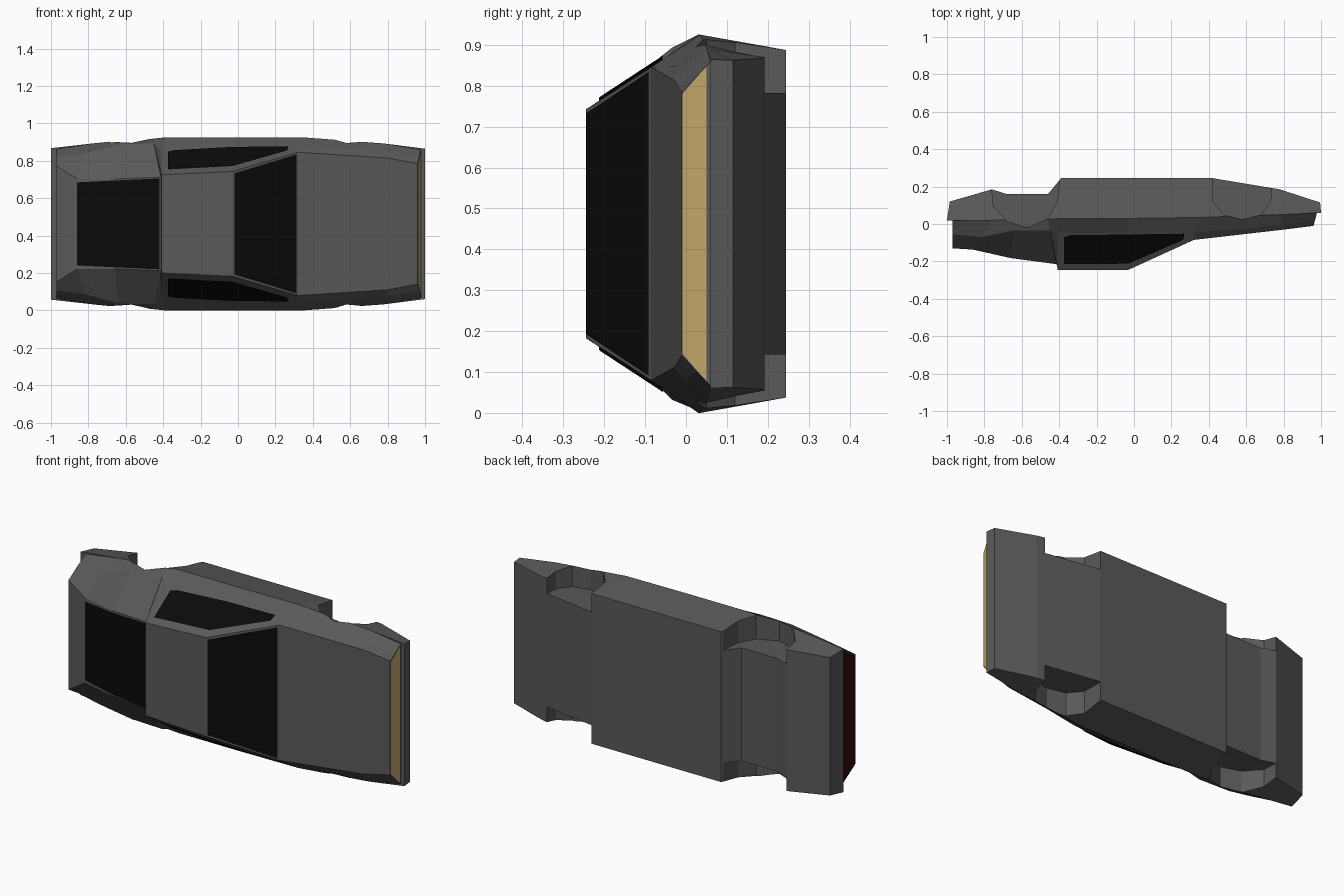
import bpy, bmesh

if "Cube" in bpy.data.objects:
    bpy.data.objects.remove(bpy.data.objects["Cube"])

WC = 0.4625  # centre line: the car lies on its side, width runs along z


def material(name, rgb):
    m = bpy.data.materials.new(name)
    m.diffuse_color = (*rgb, 1)
    m.use_nodes = True
    m.node_tree.nodes["Principled BSDF"].inputs["Base Color"].default_value = m.diffuse_color
    return m


PAINT = material("dark_grey_paint", (0.1, 0.1, 0.1))
GLASS = material("black_glass", (0.003, 0.003, 0.003))
AMBER = material("amber_lens", (0.54, 0.37, 0.14))
RED = material("red_lens", (0.04, 0.002, 0.003))


def make(name, verts, faces, mat=None, closed=False):
    me = bpy.data.meshes.new(name)
    me.from_pydata(verts, [], faces)
    bm = bmesh.new()
    bm.from_mesh(me)
    bmesh.ops.remove_doubles(bm, verts=bm.verts, dist=1e-5)
    if closed:
        bmesh.ops.recalc_face_normals(bm, faces=bm.faces)
    bm.to_mesh(me)
    bm.free()
    ob = bpy.data.objects.new(name, me)
    bpy.context.collection.objects.link(ob)
    if mat:
        me.materials.append(mat)
    return ob


def strip(name, rows, mat):
    """Panel symmetric across the centre line; rows are (x, y, half width)."""
    verts = [(x, y, WC + s * w) for x, y, w in rows for s in (-1, 1)]
    faces = [(2 * i, 2 * i + 1, 2 * i + 3, 2 * i + 2) for i in range(len(rows) - 1)]
    return make(name, verts, faces, mat)


# Body stations, rear to nose: roof/deck edge, shoulder, waist, floor edge
stations = [
    [(-.97, -.13, .31), (-.97, -.055, .355), (-1, .02, .405), (-.985, .12, .39)],
    [(-.86, -.137, .24), (-.82, -.07, .375), (-.76, .02, .432), (-.76, .185, .40)],
    [(-.66, -.182, .24), (-.64, -.035, .425), (-.66, .022, .442), (-.68, .16, .41)],
    [(-.412, -.215, .25), (-.45, -.035, .43), (-.46, .025, .455), (-.46, .16, .42)],
    [(-.408, -.245, .2625), (-.408, -.05, .39), (-.39, .03, .4625), (-.39, .245, .425)],
    [(-.03, -.245, .28), (-.03, -.045, .41), (-.03, .03, .4625), (0, .245, .425)],
    [(.32, -.085, .383), (.32, -.045, .41), (.35, .035, .4625), (.42, .245, .425)],
    [(.8, -.03, .352), (.8, -.005, .385), (.78, .05, .43), (.78, .185, .405)],
    [(.96, -.01, .322), (.969, .025, .36), (1, .06, .402), (.995, .115, .40)],
]
lips = {0: (-.97, .02, .40), 8: (.978, .06, .396)}  # bumper ledges at both ends

verts, faces = [], []
for i, (deck, shoulder, waist, floor) in enumerate(stations):
    half = [deck, shoulder, lips.get(i, waist), waist, floor]
    verts += [(x, y, WC + w) for x, y, w in half]
    verts += [(x, y, WC - w) for x, y, w in reversed(half)]
for i in range(len(stations) - 1):
    for k in range(10):
        a, b = i * 10 + k, i * 10 + (k + 1) % 10
        faces.append((a, b, b + 10, a + 10))
for base in (0, 10 * (len(stations) - 1)):
    for k in range(4):
        faces.append((base + k, base + k + 1, base + 8 - k, base + 9 - k))
body = make("car_body", verts, faces, PAINT, True)

# Wheel arches cut from both sides
arches = {
    "rear": [(-.765, .3), (-.755, .1), (-.68, .015), (-.57, -.02),
             (-.46, .03), (-.41, .12), (-.39, .3)],
    "front": [(.42, .3), (.42, .12), (.48, .05), (.58, .025),
              (.68, .05), (.73, .12), (.745, .3)],
}
for name, prof in arches.items():
    for s in (-1, 1):
        n = len(prof)
        v = [(x, y, WC + s * w) for w in (.32, .6) for x, y in prof]
        f = [tuple(range(n)), tuple(range(n, 2 * n))]
        f += [(k, (k + 1) % n, (k + 1) % n + n, k + n) for k in range(n)]
        cutter = make(name + "_arch_cutter", v, f, None, True)
        cutter.hide_render = True
        mod = body.modifiers.new("arch", 'BOOLEAN')
        mod.operation = 'DIFFERENCE'
        mod.solver = 'EXACT'
        mod.object = cutter
        bpy.context.view_layer.objects.active = body
        bpy.ops.object.modifier_apply(modifier=mod.name)
        bpy.data.objects.remove(cutter)

# Windscreen, rear window and light bars
strip("windscreen", [(-.02, -.244, .27), (.312, -.092, .371)], GLASS)
strip("rear_window", [(-.86, -.141, .222), (-.66, -.186, .232), (-.42, -.218, .243)], GLASS)
strip("front_light_bar", [(.964, -.008, .318), (.979, .05, .386)], AMBER)
strip("rear_light_bar", [(-.974, -.122, .308), (-.974, .014, .39)], RED)

# Side windows lying on the cabin flanks
outline = [(-.375, -.07), (-.34, -.06), (.27, -.052), (.262, -.085), (-.03, -.212), (-.375, -.215)]
for side, s in (("left", -1), ("right", 1)):
    v = [(x, y, WC + s * (.288 + .655 * (y + .245) + .048 * min(0, x + .03)))
         for x, y in outline]
    v.append((-.03, -.056, WC + s * (.288 + .655 * .189)))
    make(side + "_side_window", v, [(0, 1, 6, 4, 5), (6, 2, 3, 4)], GLASS)
